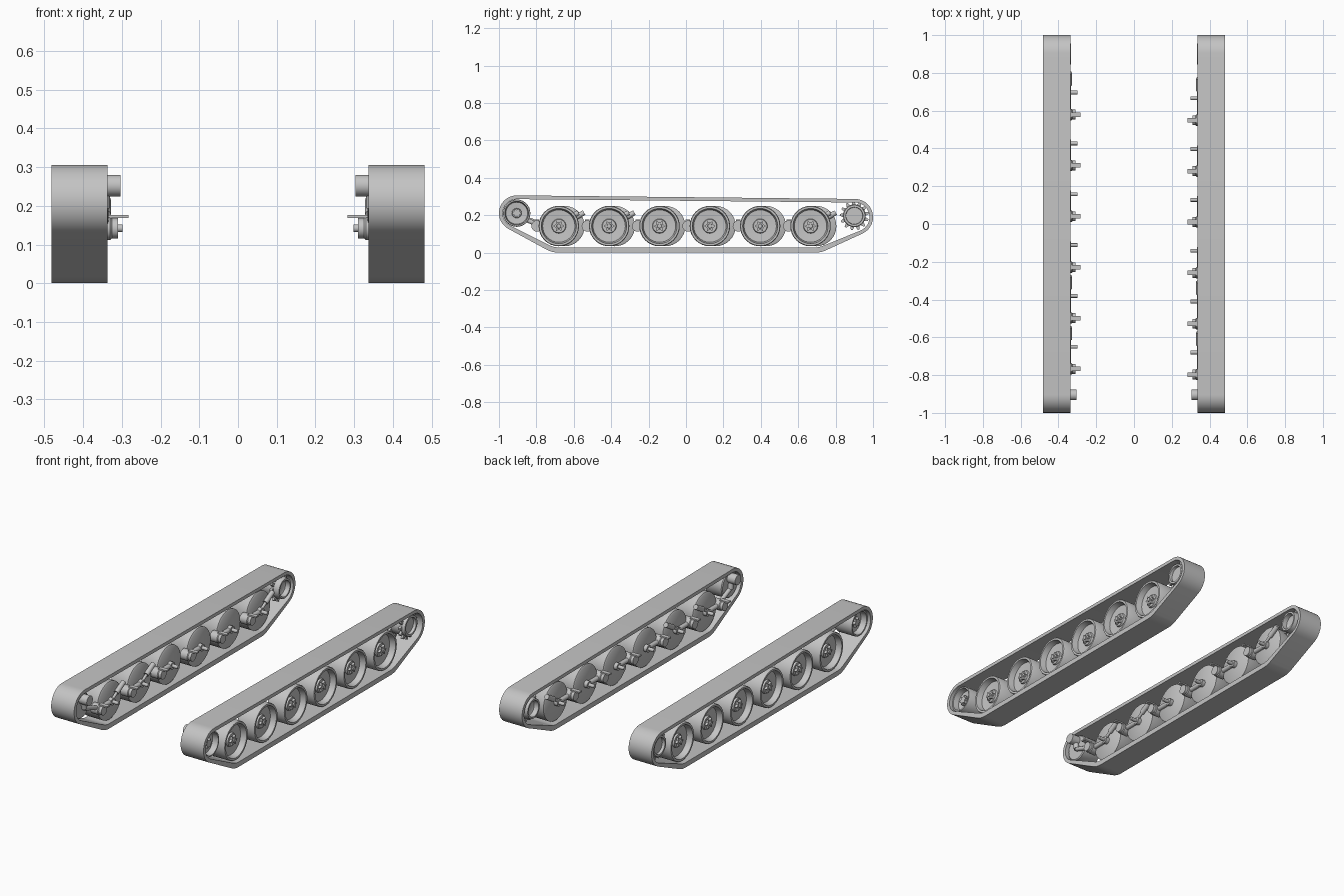
import bpy, bmesh
from math import sin, cos, pi, atan2, acos, hypot
from mathutils import Vector

cube = bpy.data.objects.get("Cube")
if cube:
    bpy.data.objects.remove(cube, do_unlink=True)

GREY = (0.55, 0.55, 0.55, 1)
mat = bpy.data.materials.new("plain grey")
mat.use_nodes = True
mat.diffuse_color = GREY
mat.node_tree.nodes["Principled BSDF"].inputs["Base Color"].default_value = GREY


def finish(bm, name):
    bmesh.ops.recalc_face_normals(bm, faces=bm.faces)
    mesh = bpy.data.meshes.new(name)
    bm.to_mesh(mesh)
    bm.free()
    mesh.materials.append(mat)
    obj = bpy.data.objects.new(name, mesh)
    bpy.context.collection.objects.link(obj)
    bpy.ops.object.select_all(action='DESELECT')
    obj.select_set(True)
    bpy.context.view_layer.objects.active = obj
    bpy.ops.object.shade_smooth_by_angle(angle=0.6)
    return obj


def loft(name, rings, closed=False):
    """Skin equal-length rings of points; cap the ends unless closed."""
    bm = bmesh.new()
    loops = [[bm.verts.new(p) for p in ring] for ring in rings]
    n = len(loops[0])
    pairs = list(zip(loops, loops[1:]))
    if closed:
        pairs.append((loops[-1], loops[0]))
    else:
        bm.faces.new(loops[0])
        bm.faces.new(loops[-1])
    for a, b in pairs:
        for i in range(n):
            j = (i + 1) % n
            bm.faces.new((a[i], a[j], b[j], b[i]))
    return finish(bm, name)


def lathe(name, side, y, z, profile, n=32):
    """Turn (x, radius) pairs around a sideways axle."""
    return loft(name, [[(side * x, y + r * cos(2 * pi * i / n), z + r * sin(2 * pi * i / n))
                        for i in range(n)] for x, r in profile])


def toothed(name, side, y, z, x0, x1, radii):
    """Flat plate whose rim cycles through the given radii."""
    n = len(radii)
    return loft(name, [[(side * x, y + r * cos(2 * pi * i / n), z + r * sin(2 * pi * i / n))
                        for i, r in enumerate(radii)] for x in (x0, x1)])


def rod(name, a, b, r, n=16):
    """Cylinder between two points."""
    a, b = Vector(a), Vector(b)
    q = (b - a).to_track_quat('Z', 'Y')
    ring = [q @ Vector((r * cos(2 * pi * i / n), r * sin(2 * pi * i / n), 0)) for i in range(n)]
    return loft(name, [[a + p for p in ring], [b + p for p in ring]])


def box(name, side, x0, x1, y, z, dy, dz):
    corners = [(-dy, -dz), (dy, -dz), (dy, dz), (-dy, dz)]
    return loft(name, [[(side * x, y + a / 2, z + b / 2) for a, b in corners] for x in (x0, x1)])


def wrap(circles, steps=14):
    """Outline of a belt pulled around circles (y, z, radius) in turning order."""
    angles = []
    for i, (y, z, r) in enumerate(circles):
        y2, z2, r2 = circles[(i + 1) % len(circles)]
        d = hypot(y2 - y, z2 - z)
        angles.append(atan2(z2 - z, y2 - y) - acos((r - r2) / d))
    points = []
    for i, (y, z, r) in enumerate(circles):
        start = angles[i - 1]
        sweep = (angles[i] - start) % (2 * pi)
        for k in range(steps + 1):
            a = start + sweep * k / steps
            points.append((y + r * cos(a), z + r * sin(a)))
    return points


OUT, IN = 0.482, 0.337
IDLER, SPROCKET = (-0.905, 0.211), (0.9, 0.197)
AXLE_Z = 0.142

outer = wrap([(-0.905, 0.211, 0.095), (-0.68, 0.142, 0.142), (0.69, 0.142, 0.142), (0.903, 0.19, 0.097)])
inner = wrap([(-0.905, 0.211, 0.075), (-0.68, 0.142, 0.114), (0.69, 0.142, 0.114), (0.903, 0.19, 0.078)])


def dish(r):
    """Wheel profile: flat inner face, rim and recessed outer face with a boss."""
    return [(0.355, r * 0.93), (0.36, r), (0.46, r), (0.465, r * 0.97), (0.465, r * 0.87),
            (0.432, r * 0.8), (0.428, r * 0.36), (0.438, r * 0.33)]


for side, label, shift in ((1, "left", 0), (-1, "right", 0.03)):
    # Continuous track belt
    loft(label + "_track_belt",
         [[(side * x, y, z) for y, z in ring]
          for x, ring in ((IN, outer), (OUT, outer), (OUT, inner), (IN, inner))], closed=True)

    # Road wheels with swing arms
    for i in range(6):
        y = -0.68 + 0.2692 * i + shift
        pivot = y - 0.117
        tag = f"{label}_{i + 1}"
        lathe("road_wheel_" + tag, side, y, AXLE_Z, dish(0.108))
        toothed("wheel_hub_star_" + tag, side, y, AXLE_Z, 0.43, 0.452, [0.03, 0.019] * 6)
        lathe("hub_cap_" + tag, side, y, AXLE_Z, [(0.45, 0.013), (0.458, 0.011)], 16)
        lathe("axle_pin_" + tag, side, y, AXLE_Z, [(0.36, 0.01), (0.298, 0.01)], 16)
        rod("swing_arm_" + tag, (side * 0.347, pivot, 0.142), (side * 0.347, y, AXLE_Z), 0.013)
        lathe("arm_boss_" + tag, side, y, AXLE_Z, [(0.36, 0.02), (0.334, 0.02)], 20)
        lathe("pivot_hub_" + tag, side, pivot, 0.142,
              [(0.375, 0.03), (0.33, 0.03), (0.326, 0.026), (0.31, 0.026)], 24)
        box("pivot_plate_" + tag, side, 0.283, 0.337, pivot, 0.172, 0.024, 0.008)
        # Dampers on the end wheels
        if i in (0, 1, 5):
            low, mid, high = [(side * 0.342, y + d, z) for d, z in ((0, 0.15), (0.04, 0.176), (0.105, 0.214))]
            rod("damper_piston_" + tag, low, mid, 0.008)
            rod("damper_body_" + tag, mid, high, 0.014)

    # Front idler wheel, its crank and tensioner
    y, z = IDLER
    lathe(label + "_idler_wheel", side, y, z, dish(0.073))
    toothed(label + "_idler_star", side, y, z, 0.43, 0.452, [0.028, 0.017] * 6)
    lathe(label + "_idler_crank_housing", side, y, 0.252, [(0.36, 0.028), (0.304, 0.028)], 24)
    rod(label + "_idler_crank", (side * 0.345, y, 0.25), (side * 0.345, y + 0.01, 0.195), 0.015)
    rod(label + "_track_tensioner", (side * 0.347, y + 0.01, 0.195),
        (side * 0.347, -0.797 + shift, 0.15), 0.012)

    # Rear drive sprocket: drum with two toothed rings
    y, z = SPROCKET
    lathe(label + "_sprocket_drum", side, y, z,
          [(0.365, 0.03), (0.36, 0.043), (0.333, 0.045), (0.333, 0.055), (0.36, 0.06),
           (0.455, 0.06), (0.465, 0.057), (0.465, 0.046), (0.425, 0.042), (0.425, 0.012)])
    for k, x in enumerate((0.365, 0.435)):
        toothed(f"{label}_sprocket_teeth_{k + 1}", side, y, z, x, x + 0.014,
                [0.06, 0.078, 0.078, 0.06] * 13)
    for k in range(6):
        a = k * pi / 3
        lathe(f"{label}_sprocket_bolt_{k + 1}", side, y + 0.028 * cos(a), z + 0.028 * sin(a),
              [(0.42, 0.005), (0.432, 0.005)], 8)
